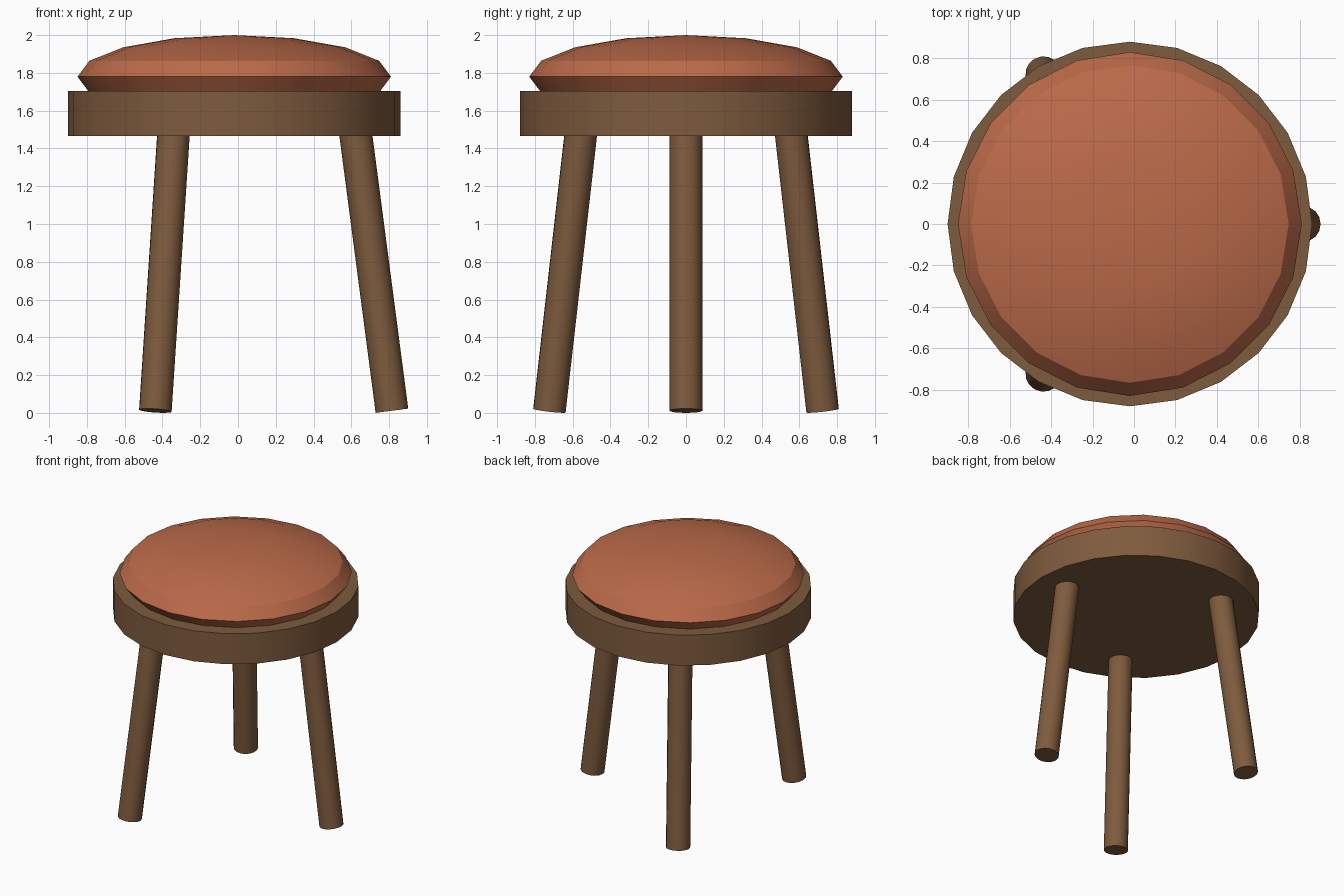
import bpy
import math
from mathutils import Vector

cube = bpy.data.objects.get("Cube")
if cube:
    bpy.data.objects.remove(cube, do_unlink=True)

CENTER_X = -0.02  # the splayed legs shift the seat axis slightly


def make_material(name, color):
    mat = bpy.data.materials.new(name)
    mat.use_nodes = True
    mat.diffuse_color = color
    mat.node_tree.nodes["Principled BSDF"].inputs["Base Color"].default_value = color
    return mat


def finish(name, mat):
    obj = bpy.context.object
    obj.name = name
    obj.data.materials.append(mat)
    bpy.ops.object.transform_apply(location=False, rotation=False, scale=True)
    bpy.ops.object.shade_smooth_by_angle(angle=math.radians(30))
    return obj


wood = make_material("brown wood", (0.21, 0.105, 0.047, 1))
leather = make_material("rust leather", (0.50, 0.145, 0.067, 1))

# Round wooden seat
bpy.ops.mesh.primitive_cylinder_add(vertices=24, radius=0.88, depth=0.24,
                                    location=(CENTER_X, 0, 1.585))
finish("seat", wood)

# Flattened cushion, half sunk into the seat
bpy.ops.mesh.primitive_uv_sphere_add(segments=20, ring_count=8, radius=0.83,
                                     location=(CENTER_X, 0, 1.78),
                                     scale=(1, 1, 0.22 / 0.83))
finish("cushion", leather)

# Three splayed legs
for name, degrees in (("left_leg", 0), ("back_right_leg", 120), ("front_right_leg", 240)):
    a = math.radians(degrees)
    out = Vector((math.cos(a), math.sin(a), 0))
    foot = Vector((CENTER_X, 0, 0.0115)) + out * 0.835
    top = Vector((CENTER_X, 0, 1.53)) + out * 0.636
    axis = top - foot
    bpy.ops.mesh.primitive_cylinder_add(vertices=16, radius=0.087, depth=axis.length,
                                        location=(foot + top) / 2,
                                        rotation=axis.to_track_quat("Z", "Y").to_euler())
    finish(name, wood)
